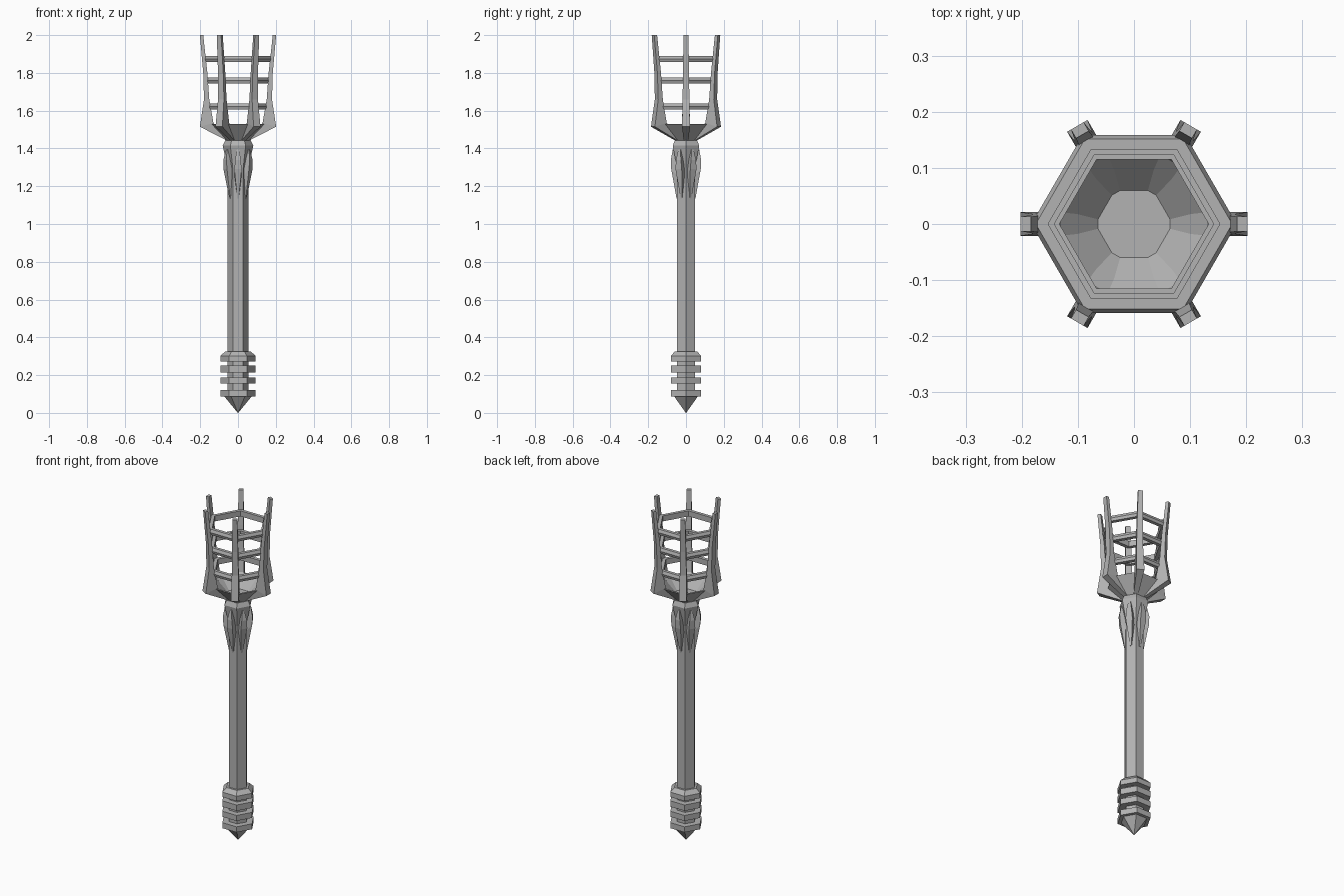
import bpy
import math

SIDES = 6

if "Cube" in bpy.data.objects:
    bpy.data.objects.remove(bpy.data.objects["Cube"], do_unlink=True)

grey = bpy.data.materials.new("grey metal")
grey.use_nodes = True
colour = (0.45, 0.45, 0.45, 1)
grey.diffuse_color = colour
grey.node_tree.nodes["Principled BSDF"].inputs["Base Color"].default_value = colour


def make_object(name, verts, faces):
    mesh = bpy.data.meshes.new(name)
    mesh.from_pydata(verts, [], faces)
    mesh.materials.append(grey)
    mesh.update()
    obj = bpy.data.objects.new(name, mesh)
    bpy.context.collection.objects.link(obj)
    return obj


def lathe(name, profile, closed=False):
    """Six-sided lathe of (radius, height) points, listed bottom to top outside."""
    verts = [(r * math.cos(math.tau * i / SIDES), r * math.sin(math.tau * i / SIDES), z)
             for r, z in profile for i in range(SIDES)]
    n = len(profile)
    faces = []
    for row in range(n if closed else n - 1):
        a, b = row * SIDES, (row + 1) % n * SIDES
        for i in range(SIDES):
            j = (i + 1) % SIDES
            faces.append((a + i, a + j, b + j, b + i))
    if not closed:
        faces.append(tuple(reversed(range(SIDES))))
        faces.append(tuple(range((n - 1) * SIDES, n * SIDES)))
    return make_object(name, verts, faces)


def radial_blades(name, sections, offset):
    """Six lofted blades; section = outer r, outer z, inner r, inner z, half width."""
    for k in range(SIDES):
        verts = []
        for ro, zo, ri, zi, w in sections:
            verts += [(ro, -w, zo), (ro, w, zo), (ri, w, zi), (ri, -w, zi)]
        last = (len(sections) - 1) * 4
        faces = [(3, 2, 1, 0), tuple(range(last, last + 4))]
        for row in range(0, last, 4):
            for i in range(4):
                j = (i + 1) % 4
                faces.append((row + i, row + j, row + 4 + j, row + 4 + i))
        blade = make_object(f"{name}_{k + 1}", verts, faces)
        blade.rotation_euler.z = math.tau * k / SIDES + offset


# Handle and pointed pommel
lathe("shaft", [(0.055, 0.08), (0.055, 1.42)])
lathe("pommel_point", [(0.001, 0.0), (0.073, 0.088)])

# Grip rings, the top one bevelled
for i, (low, high) in enumerate([(0.087, 0.12), (0.155, 0.188), (0.215, 0.25)]):
    lathe(f"grip_ring_{i + 1}", [(0.093, low), (0.093, high)])
lathe("grip_top_ring", [(0.093, 0.273), (0.093, 0.302), (0.068, 0.325)])

# Collar under the bowl with fins on its flat sides
lathe("collar", [(0.056, 1.30), (0.081, 1.415), (0.068, 1.442)])
radial_blades("collar_fin", [
    (0.050, 1.135, 0.040, 1.135, 0.004),
    (0.078, 1.29, 0.040, 1.25, 0.019),
    (0.080, 1.34, 0.040, 1.34, 0.015),
    (0.070, 1.395, 0.040, 1.395, 0.006),
], math.pi / SIDES)

# Hollow bowl
lathe("bowl", [(0.062, 1.44), (0.152, 1.53), (0.139, 1.53), (0.069, 1.465)])

# Cage hoops
for i, (z, r) in enumerate([(1.605, 0.163), (1.743, 0.172), (1.857, 0.183)]):
    lathe(f"cage_hoop_{i + 1}",
          [(r - 0.006, z), (r, z + 0.016), (r - 0.008, z + 0.033),
           (r - 0.03, z + 0.033), (r - 0.03, z)], closed=True)

# Upright prongs
radial_blades("prong", [
    (0.055, 1.440, 0.050, 1.450, 0.012),
    (0.202, 1.515, 0.130, 1.535, 0.021),
    (0.180, 1.66, 0.152, 1.66, 0.018),
    (0.184, 1.80, 0.162, 1.80, 0.016),
    (0.202, 2.0, 0.184, 2.0, 0.013),
], 0)
